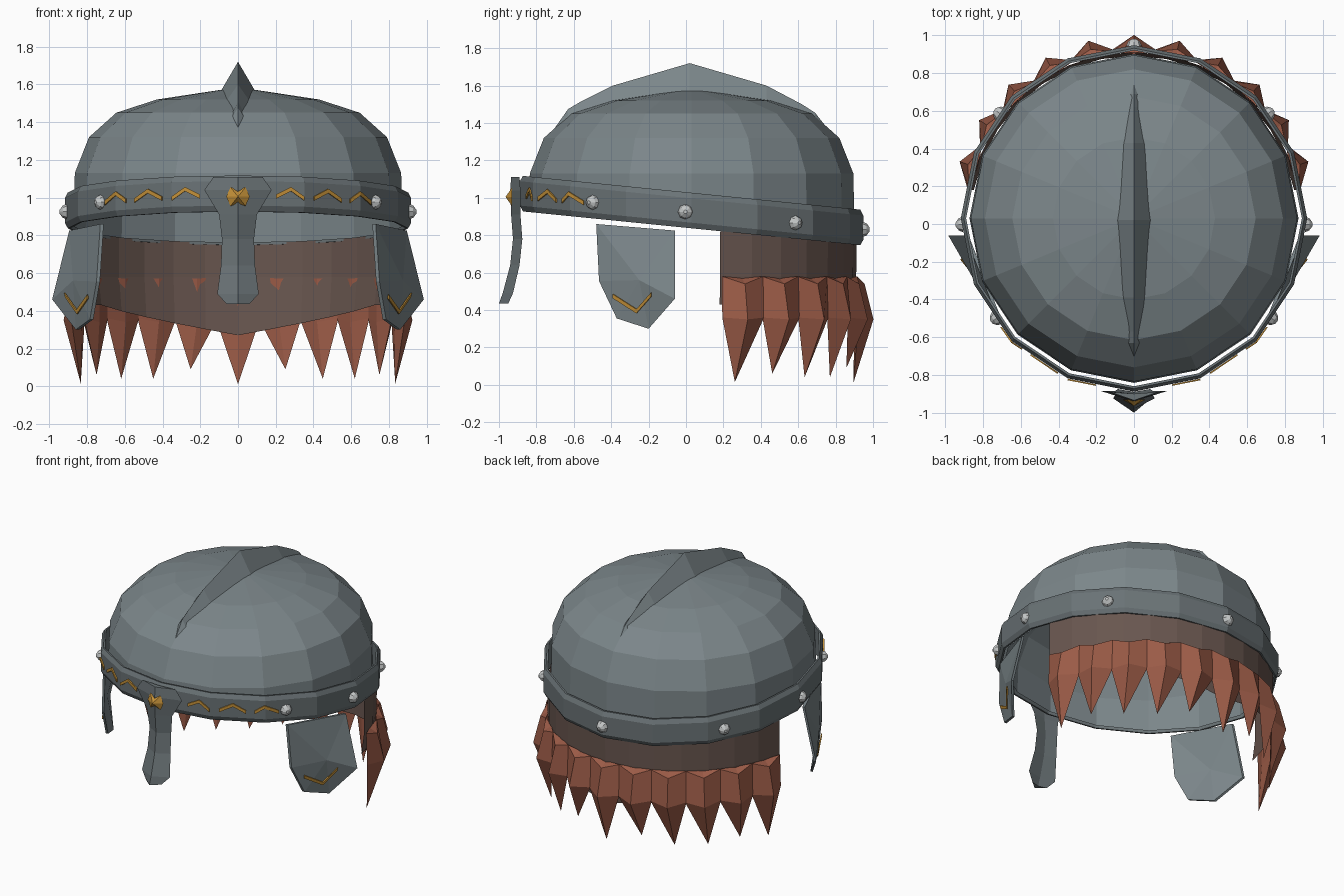
import bpy, bmesh
from math import sin, cos, radians, tau
from mathutils import Vector
from mathutils.bvhtree import BVHTree

cube = bpy.data.objects.get("Cube")
if cube:
    bpy.data.objects.remove(cube, do_unlink=True)

SIDES, CY = 16, 0.03


def material(name, r, g, b):
    m = bpy.data.materials.new(name)
    m.use_nodes = True
    m.diffuse_color = (r, g, b, 1)
    m.node_tree.nodes["Principled BSDF"].inputs["Base Color"].default_value = (r, g, b, 1)
    return m


steel = material("steel", 0.20, 0.24, 0.255)
dark_steel = material("dark steel", 0.145, 0.172, 0.182)
silver = material("silver", 0.55, 0.57, 0.57)
gold = material("gold", 0.55, 0.28, 0.04)
leather = material("leather", 0.14, 0.093, 0.078)
rust = material("rust fringe", 0.33, 0.105, 0.063)


def make(name, verts, faces, mat):
    bm = bmesh.new()
    vs = [bm.verts.new(v) for v in verts]
    for f in faces:
        bm.faces.new([vs[i] for i in f])
    bmesh.ops.remove_doubles(bm, verts=bm.verts, dist=1e-5)
    bmesh.ops.recalc_face_normals(bm, faces=bm.faces)
    me = bpy.data.meshes.new(name)
    bm.to_mesh(me)
    bm.free()
    me.materials.append(mat)
    ob = bpy.data.objects.new(name, me)
    bpy.context.collection.objects.link(ob)
    return ob


def loft(name, rings, mat, wrap=False, caps=False, closed=True):
    """Skin equal-length rings of points with quads."""
    n, k = len(rings[0]), len(rings)
    verts = [p for ring in rings for p in ring]
    faces = []
    for i in range(k if wrap else k - 1):
        a, b = i * n, (i + 1) % k * n
        for j in range(n if closed else n - 1):
            q = (j + 1) % n
            faces.append((a + j, a + q, b + q, b + j))
    if caps:
        faces += [tuple(range(n)), tuple(range((k - 1) * n, k * n))]
    return make(name, verts, faces, mat)


def polar(r, angle, z):
    """Point around the head; angle 0 is the back."""
    return Vector((r * sin(angle), CY + r * cos(angle), z))


def tilt(p, dz):
    """Height of the tilted brow line under a point."""
    return 0.935 - 0.1 * p[1] + dz


def ring(r, z=None, dz=0):
    pts = [polar(r, tau * i / SIDES, z or 0) for i in range(SIDES)]
    if z is None:
        for p in pts:
            p.z = tilt(p, dz)
    return pts


def surface(ob):
    return BVHTree.FromPolygons([v.co for v in ob.data.vertices],
                                [p.vertices for p in ob.data.polygons])


# Domed skull
loft("dome", [ring(0.872, dz=-0.085)] +
     [ring(r, z) for r, z in ((0.865, 1.13), (0.79, 1.32), (0.645, 1.45),
                              (0.43, 1.52), (0, 1.585))], steel)

# Brow band, tilted down to the back
band = loft("brow_band", [ring(r, dz=d) for r, d in (
    (0.89, 0.095), (0.902, 0.095), (0.918, 0.065),
    (0.918, -0.065), (0.902, -0.095), (0.89, -0.095))], dark_steel, wrap=True)
band_surface = surface(band)

# Crest ridge: y, ridge height, half width, base height
crest = [(-0.76, 1.29, 0, 1.29), (-0.63, 1.475, 0.05, 1.40), (-0.57, 1.51, 0.037, 1.44),
         (-0.39, 1.60, 0.07, 1.50), (0.02, 1.72, 0.088, 1.57), (0.43, 1.60, 0.07, 1.50),
         (0.62, 1.50, 0.037, 1.44), (0.69, 1.455, 0.047, 1.40), (0.82, 1.29, 0, 1.29)]
loft("crest", [[(-w, y, b), (0, y, t), (w, y, b)] for y, t, w, b in crest], steel)

# Nose guard: height, half width, ridge y, side y
nose = [(1.11, 0.13, -0.935, -0.89), (1.04, 0.178, -0.94, -0.885), (0.91, 0.10, -0.935, -0.885),
        (0.78, 0.085, -0.925, -0.875), (0.64, 0.09, -0.94, -0.89),
        (0.49, 0.11, -0.98, -0.925), (0.435, 0.06, -1.0, -0.95)]
loft("nose_guard", [[(0, yr, z), (w, ys, z), (0, yr + 0.035, z), (-w, ys, z)]
                    for z, w, yr, ys in nose], dark_steel, caps=True)

# Gold boss on the nose guard
quarter = [(0.062, 0), (0.04, 0.05), (0, 0.035)]
rim = quarter + [(-x, z) for x, z in quarter[1::-1]]
rim += [(-x, -z) for x, z in rim[1:-1]][::1]
boss = [(x, -0.93, 1.005 + z) for x, z in rim]
count = len(boss)
make("gold_boss", boss + [(0, -0.965, 1.005)],
     [(i, (i + 1) % count, count) for i in range(count)] + [tuple(range(count))], gold)

# Rivets around the band
for deg in (0, 52, 92, 126, -52, -92, -126):
    a = radians(deg)
    far = polar(2, a, 0)
    far.z = tilt(polar(0.91, a, 0), -0.01)
    out = Vector((sin(a), cos(a), 0))
    hit = band_surface.ray_cast(far, -out)[0]
    side = Vector((out.y, -out.x, 0))
    rings = [[hit + out * h + (side * cos(tau * i / 8) + Vector((0, 0, sin(tau * i / 8)))) * r
              for i in range(8)] for r, h in ((0.042, -0.005), (0.032, 0.018), (0.01, 0.034))]
    loft("rivet", rings, silver, caps=True)


def chevron(name, target, origins, direction, lift):
    """Thin gold zigzag plate projected on a surface."""
    rings = []
    for o in origins:
        low, high = [], []
        for dz in (-0.011, 0.011):
            hit, normal = target.ray_cast(Vector(o) + Vector((0, 0, dz)), direction)[:2]
            if hit is None:
                return
            if normal.dot(direction) > 0:
                normal = -normal
            low.append(hit + normal * lift)
            high.append(hit + normal * (lift + 0.008))
        rings.append([low[0], low[1], high[1], high[0]])
    loft(name, rings, gold, caps=True)


# Zigzags on the front of the band
for s in (1, -1):
    for x0, x1, x2, z in ((0.2, 0.28, 0.35, 1.045), (0.4, 0.475, 0.545, 1.035),
                          (0.59, 0.645, 0.70, 1.022)):
        path = [(s * x0, -2, z - 0.04), (s * x1, -2, z), (s * x2, -2, z - 0.05)]
        chevron("band_zigzag", band_surface, path, Vector((0, 1, 0)), 0.002)

# Cheek guards with their gold marks
outline = [(0.73, -0.48, 0.86), (0.895, -0.06, 0.825), (0.985, -0.06, 0.46),
           (0.86, -0.20, 0.30), (0.785, -0.37, 0.355), (0.75, -0.465, 0.555)]
n = len(outline)
for s, label in ((1, "left"), (-1, "right")):
    verts = []
    for inset in (0, 0.018):
        verts += [(s * (x - inset), y, z) for x, y, z in outline]
        verts.append((s * (0.875 - inset), -0.25, 0.56))
    faces = []
    for i in range(n):
        j = (i + 1) % n
        faces += [(i, j, n), (n + 1 + j, n + 1 + i, 2 * n + 1), (i, n + 1 + i, n + 1 + j, j)]
    cheek = make(label + "_cheek_guard", verts, faces, steel)
    mark = [(s * 2, y, z) for y, z in ((-0.385, 0.475), (-0.26, 0.395), (-0.18, 0.485))]
    chevron(label + "_cheek_mark", surface(cheek), mark, Vector((-s, 0, 0)), 0.006)

# Leather neck curtain, lower at the back
columns = []
for i in range(-7, 8):
    a = radians(i * 80 / 7)
    top = polar(0.882, a, 0)
    top.z = tilt(top, -0.07)
    columns.append([top, polar(0.88, a, 0.58), polar(0.862, a, 0.27 + 0.16 * min(1, abs(i) / 5))])
loft("neck_curtain", columns, leather, closed=False)

# Fringe of folded pointed locks
tips = [0.01, 0.09, 0.04, 0.04, 0.06, 0.015]
for i in range(-5, 6):
    a, h = radians(i * 14.4), radians(7.5)
    tip = tips[abs(i)]
    lean = radians(2.5) * (1 if i > 0 else -1 if i < 0 else 0)
    verts = [polar(0.892, a - h, 0.58), polar(0.872, a, 0.57), polar(0.892, a + h, 0.58),
             polar(0.90, a + h, 0.36), polar(0.865, a + lean, tip), polar(0.90, a - h, 0.36),
             polar(0.972, a, 0.35), polar(0.925, a, 0.54), polar(0.87, a, 0.34)]
    make("fringe_lock", verts,
         [(0, 7, 6, 5), (7, 2, 3, 6), (6, 3, 4), (5, 6, 4), (0, 1, 7), (1, 2, 7),
          (0, 5, 8, 1), (1, 8, 3, 2), (5, 4, 8), (8, 4, 3)], rust)
